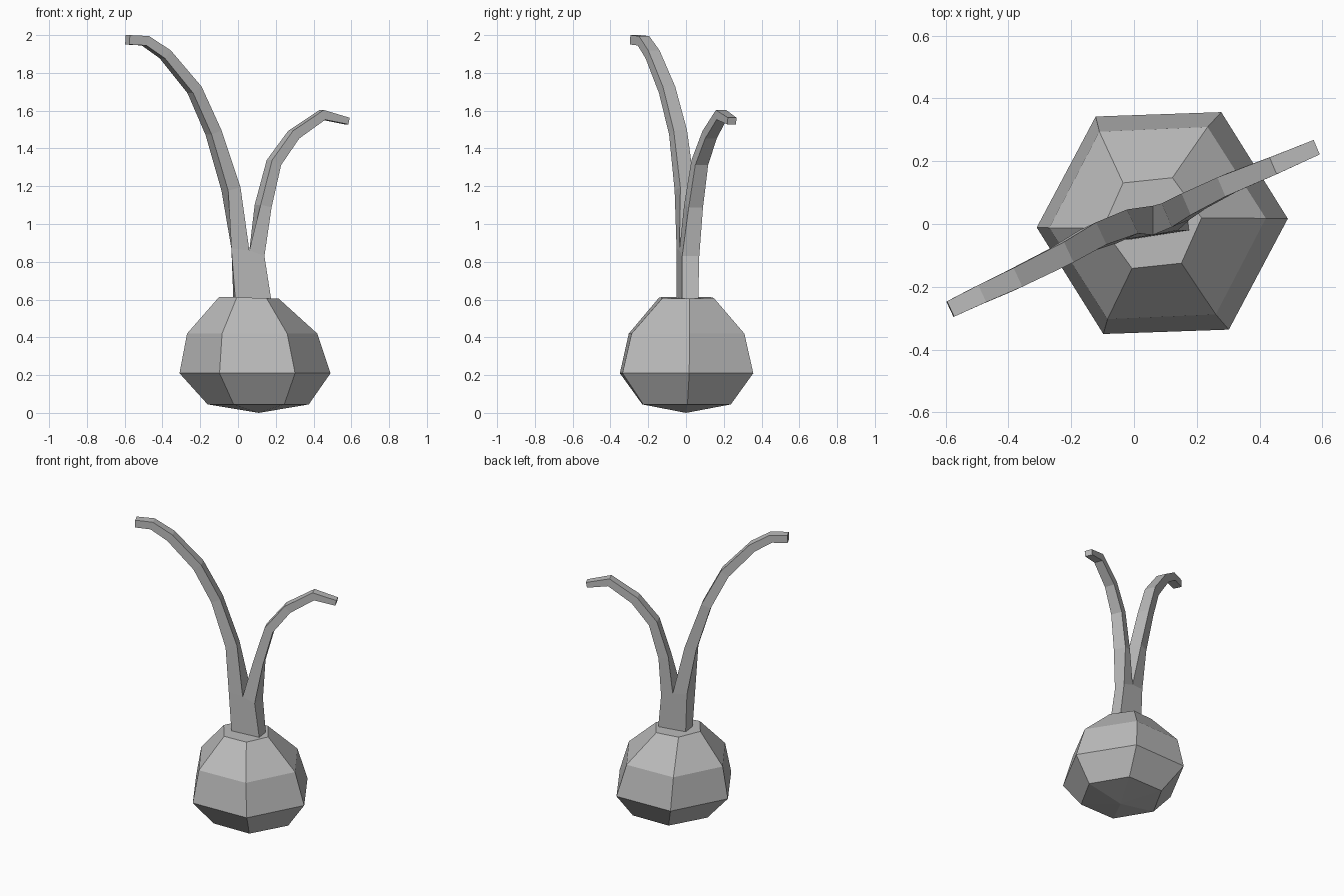
import bpy, bmesh
from math import cos, sin, radians, pi
from mathutils import Vector

cube = bpy.data.objects.get("Cube")
if cube:
    bpy.data.objects.remove(cube)

grey = bpy.data.materials.new("plain grey")
grey.use_nodes = True
colour = (0.5, 0.5, 0.5, 1)
grey.diffuse_color = colour
grey.node_tree.nodes["Principled BSDF"].inputs["Base Color"].default_value = colour


def finish(name, bm):
    bmesh.ops.recalc_face_normals(bm, faces=bm.faces)
    mesh = bpy.data.meshes.new(name)
    bm.to_mesh(mesh)
    bm.free()
    mesh.materials.append(grey)
    obj = bpy.data.objects.new(name, mesh)
    bpy.context.collection.objects.link(obj)


def bridge(bm, a, b):
    n = len(a)
    for i in range(n):
        j = (i + 1) % n
        bm.faces.new((a[i], a[j], b[j], b[i]))


# Six-sided bulb: centre x, height, radius, twist in degrees
bm = bmesh.new()
tip = bm.verts.new((0.11, 0, 0))
rings = []
for x, z, r, twist in ((0.107, 0.045, 0.268, 1), (0.09, 0.21, 0.4, 2),
                       (0.075, 0.42, 0.345, 2.5), (0.058, 0.61, 0.158, 6)):
    angles = [radians(twist) + i * pi / 3 for i in range(6)]
    rings.append([bm.verts.new((x + r * cos(a), 0.003 + r * sin(a),
                                z - 0.03 * (x + r * cos(a) - 0.06) * (z > 0.5)))
                  for a in angles])
for i in range(6):
    bm.faces.new((tip, rings[0][i], rings[0][i - 1]))
for a, b in zip(rings, rings[1:]):
    bridge(bm, a, b)
bm.faces.new(rings[-1])
finish("bulb", bm)


# Forked stalk: each shoot is a square section swept along bent points
def shoot(bm, path, root, depths, yaw):
    """path holds x, y, z, half thickness; root is the shared fork ring."""
    side = Vector((-sin(yaw), cos(yaw), 0))
    pts = [Vector(p[:3]) for p in path]
    previous = root
    for i in range(1, len(pts)):
        along = (pts[i] - pts[i - 1]).normalized()
        if i + 1 < len(pts):
            along += (pts[i + 1] - pts[i]).normalized()
        out = side.cross(along).normalized() * path[i][3]
        s = side * (depths[0] + (depths[1] - depths[0]) * i / (len(pts) - 1))
        ring = [bm.verts.new(pts[i] + v) for v in (-out - s, out - s, out + s, -out + s)]
        bridge(bm, previous, ring)
        previous = ring
    bm.faces.new(previous)


bm = bmesh.new()
base = [bm.verts.new(p) for p in ((-0.015, -0.05, 0.61), (0.175, -0.02, 0.605),
                                  (0.165, 0.065, 0.605), (-0.025, 0.04, 0.61))]
outer_r = [bm.verts.new((0.14, y, 0.83)) for y in (-0.02, 0.07)]
outer_l = [bm.verts.new((-0.035, y, 0.87)) for y in (-0.05, 0.04)]
fork = [bm.verts.new((0.06, y, 0.86)) for y in (-0.035, 0.058)]
bm.faces.new(base)
bm.faces.new((base[0], base[1], outer_r[0], fork[0], outer_l[0]))
bm.faces.new((base[2], base[3], outer_l[1], fork[1], outer_r[1]))
bm.faces.new((base[1], base[2], outer_r[1], outer_r[0]))
bm.faces.new((base[3], base[0], outer_l[0], outer_l[1]))

tall = ((0.012, 0, 0.867, 0.05), (-0.037, -0.007, 1.185, 0.037), (-0.13, -0.042, 1.485, 0.031),
        (-0.23, -0.1, 1.71, 0.03), (-0.385, -0.177, 1.898, 0.027),
        (-0.49, -0.225, 1.97, 0.026), (-0.585, -0.271, 1.975, 0.025))
short = ((0.1, 0.025, 0.845, 0.04), (0.133, 0.04, 1.095, 0.032), (0.19, 0.073, 1.325, 0.029),
         (0.295, 0.125, 1.473, 0.027), (0.447, 0.187, 1.578, 0.026), (0.578, 0.243, 1.545, 0.018))
shoot(bm, tall, (outer_l[0], fork[0], fork[1], outer_l[1]), (0.045, 0.027), radians(25))
shoot(bm, short, (fork[0], outer_r[0], outer_r[1], fork[1]), (0.045, 0.025), radians(23))
finish("forked_stalk", bm)
